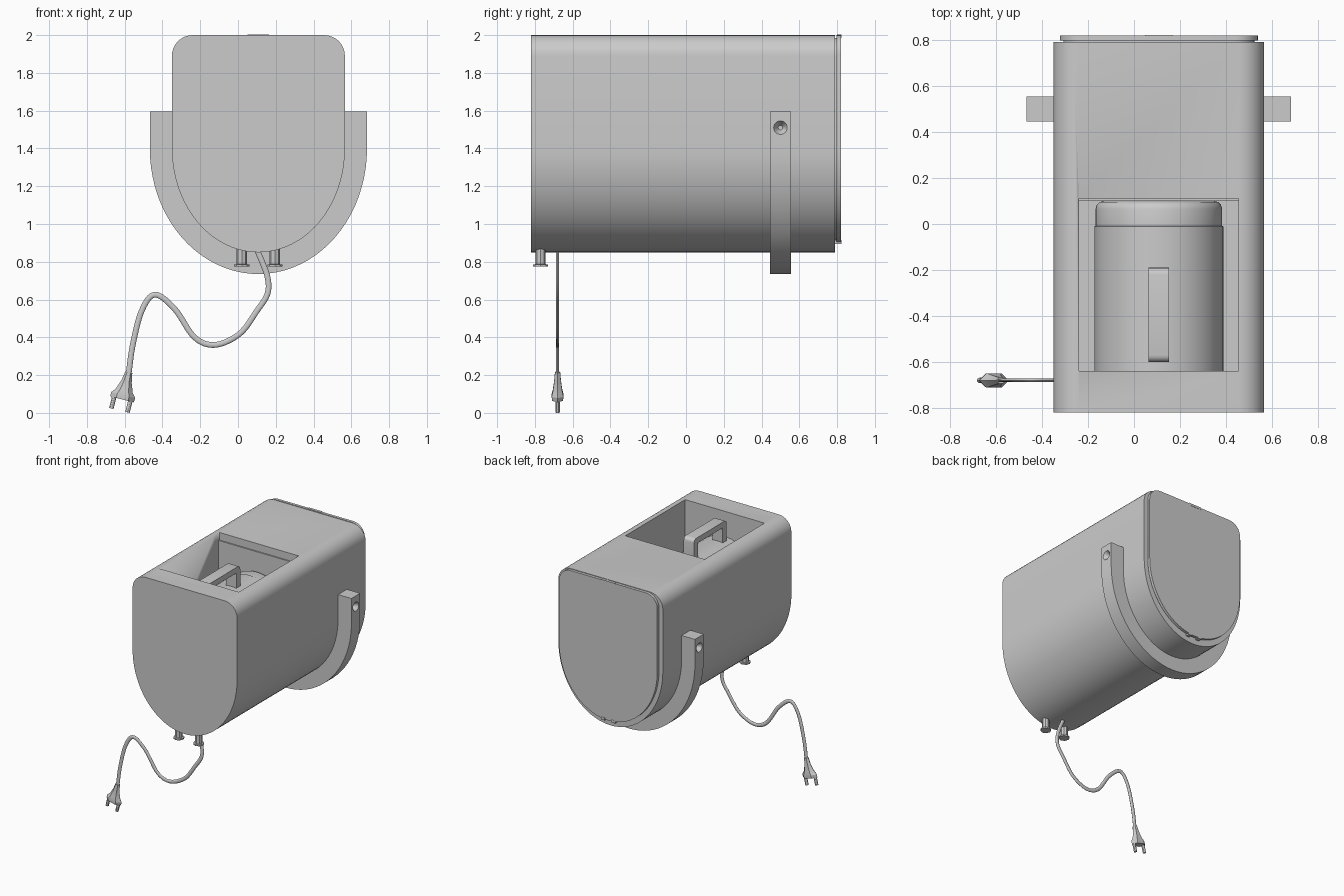
import bpy, bmesh, math
from mathutils import Vector

cube = bpy.data.objects.get("Cube")
if cube:
    bpy.data.objects.remove(cube, do_unlink=True)

grey = bpy.data.materials.new("plain_grey")
grey.use_nodes = True
grey.diffuse_color = (0.6, 0.6, 0.6, 1)
grey.node_tree.nodes["Principled BSDF"].inputs["Base Color"].default_value = (0.6, 0.6, 0.6, 1)

CX = 0.108          # centre line of the housing


def loft(name, rings, angle=30):
    """Skin a row of equal point rings and cap both ends."""
    bm = bmesh.new()
    rows = [[bm.verts.new(p) for p in ring] for ring in rings]
    n = len(rows[0])
    for a, b in zip(rows, rows[1:]):
        for i in range(n):
            j = (i + 1) % n
            bm.faces.new((a[i], a[j], b[j], b[i]))
    bm.faces.new(rows[0])
    bm.faces.new(rows[-1])
    bmesh.ops.recalc_face_normals(bm, faces=bm.faces)
    mesh = bpy.data.meshes.new(name)
    bm.to_mesh(mesh)
    bm.free()
    mesh.materials.append(grey)
    ob = bpy.data.objects.new(name, mesh)
    bpy.context.collection.objects.link(ob)
    bpy.ops.object.select_all(action='DESELECT')
    ob.select_set(True)
    bpy.context.view_layer.objects.active = ob
    bpy.ops.object.shade_smooth_by_angle(angle=math.radians(angle))
    return ob


def prism_y(name, profile, y0, y1):
    return loft(name, [[(x, y, z) for x, z in profile] for y in (y0, y1)])


def box(name, x0, x1, y0, y1, z0, z1):
    return prism_y(name, [(x0, z0), (x1, z0), (x1, z1), (x0, z1)], y0, y1)


def ring(centre, u, v, n):
    """Ellipse of n points spanned by the half axes u and v."""
    c, u, v = Vector(centre), Vector(u), Vector(v)
    return [c + u * math.cos(t) + v * math.sin(t)
            for t in (2 * math.pi * i / n for i in range(n))]


def cut(ob, cutter):
    mod = ob.modifiers.new("cut", 'BOOLEAN')
    mod.operation = 'DIFFERENCE'
    mod.solver = 'EXACT'
    mod.object = cutter
    bpy.context.view_layer.objects.active = ob
    bpy.ops.object.modifier_apply(modifier=mod.name)
    bpy.data.objects.remove(cutter, do_unlink=True)


def bowl(half, base, drop, steps=40):
    """Half ellipse hanging below base, from -x to +x."""
    return [(CX - half * math.cos(math.pi * i / steps),
             base - drop * math.sin(math.pi * i / steps)) for i in range(steps + 1)]


def shield(half, base, drop, top, r):
    """Rounded top corners over a half ellipse."""
    pts = bowl(half, base, drop)
    for cx, start in ((CX + half - r, 0), (CX - half + r, 90)):
        for k in range(9):
            t = math.radians(start + 90 * k / 8)
            pts.append((cx + r * math.cos(t), top - r + r * math.sin(t)))
    return pts


# Housing with the open bay in its top
housing = prism_y("housing", shield(0.458, 1.40, 0.55, 2.0, 0.11), -0.82, 0.79)
cut(housing, box("bay_cutter", -0.24, 0.455, -0.64, 0.10, 1.2, 2.1))
cut(housing, box("bay_lip_cutter", -0.24, 0.455, 0.05, 0.11, 1.94, 2.1))

# Back cover: narrow neck, then the plate with its clips
prism_y("cover_neck", shield(0.415, 1.40, 0.485, 1.985, 0.10), 0.785, 0.80)
prism_y("back_cover", shield(0.43, 1.40, 0.50, 2.0, 0.10), 0.798, 0.82)
box("top_latch", CX - 0.057, CX + 0.057, 0.80, 0.822, 1.985, 2.003)
for side in (-1, 1):
    x = CX + side * 0.045
    box("bottom_clip", x - 0.015, x + 0.015, 0.785, 0.822, 0.893, 0.915)

# Lying drum with a slightly smaller rounded end
drum_rows = [(-0.64, 0.28), (-0.01, 0.28), (-0.009, 0.275), (0.065, 0.275),
             (0.083, 0.27), (0.095, 0.258), (0.10, 0.24)]
loft("drum", [ring((CX, y, 1.52), (r, 0, 0), (0, 0, r), 64) for y, r in drum_rows])

# Drum handle: a square bow with softened corners
outer, inner = [], []
for y, start in ((-0.57, 180), (-0.22, 90)):
    for k in range(5):
        t = math.radians(start - 90 * k / 4)
        outer.append((y + 0.03 * math.cos(t), 1.93 + 0.03 * math.sin(t)))
inner = [(-0.24, 1.78), (-0.24, 1.915), (-0.55, 1.915), (-0.55, 1.78)]
bow = [(-0.60, 1.78)] + outer + [(-0.19, 1.78)] + inner
loft("drum_handle", [[(x, y, z) for y, z in bow] for x in (0.063, 0.153)])

# Carrying strap round the underside, with a countersunk hole at each end
top = 1.595
strap_profile = ([(CX - 0.575, top)] + bowl(0.575, 1.40, 0.665)
                 + [(CX + 0.575, top), (CX + 0.456, top)]
                 + bowl(0.456, 1.40, 0.55)[::-1] + [(CX - 0.456, top)])
strap = prism_y("strap", strap_profile, 0.445, 0.555)
for side in (-1, 1):
    rows = [ring((CX + side * d, 0.5, 1.51), (0, r, 0), (0, 0, r), 24)
            for d, r in ((0.535, 0.012), (0.575, 0.036), (0.60, 0.036))]
    cut(strap, loft("hole_cutter", rows))

# Two flanged feet under the front
for x in (0.02, 0.195):
    rows = [ring((x, -0.77, z), (r, 0, 0), (0, r, 0), 8)
            for z, r in ((0.775, 0.04), (0.786, 0.04), (0.787, 0.027), (0.87, 0.027))]
    loft("foot", rows)

# Flat cable along a smooth path
CY = -0.68
path = [Vector((x, CY, z)) for x, z in (
    (0.09, 0.88), (0.115, 0.83), (0.156, 0.72), (0.156, 0.63), (0.10, 0.54), (0.01, 0.42),
    (-0.12, 0.36), (-0.23, 0.40), (-0.335, 0.55), (-0.44, 0.626), (-0.51, 0.54),
    (-0.557, 0.36), (-0.58, 0.20))]
ends = [2 * path[0] - path[1]] + path + [2 * path[-1] - path[-2]]
line = []
for a, b, c, d in zip(ends, ends[1:], ends[2:], ends[3:]):
    for k in range(8):
        t = k / 8
        line.append(0.5 * (2 * b + (c - a) * t + (2 * a - 5 * b + 4 * c - d) * t * t
                           + (3 * b - a - 3 * c + d) * t ** 3))
line.append(path[-1])
rows = []
for i, p in enumerate(line):
    tan = (line[min(i + 1, len(line) - 1)] - line[max(i - 1, 0)]).normalized()
    side = Vector((tan.z, 0, -tan.x))
    rows.append(ring(p, side * 0.015, (0, 0.008, 0), 10))
loft("power_cable", rows, 50)

# Flared plug and its two pins, tilted with the cable end
down = Vector((-0.24, 0, -0.97)).normalized()
across = Vector((-down.z, 0, down.x))
start = Vector((-0.578, CY, 0.215))
rows = [ring(start + down * d, across * w, (0, h, 0), 6)
        for d, w, h in ((0, 0.019, 0.016), (0.05, 0.028, 0.021), (0.10, 0.046, 0.029),
                        (0.125, 0.066, 0.036), (0.148, 0.064, 0.034))]
loft("plug", rows, 25)
for s in (-1, 1):
    base = start + across * 0.044 * s
    loft("plug_pin", [ring(base + down * d, across * 0.012, (0, 0.012, 0), 12)
                      for d in (0.13, 0.20, 0.208)])
